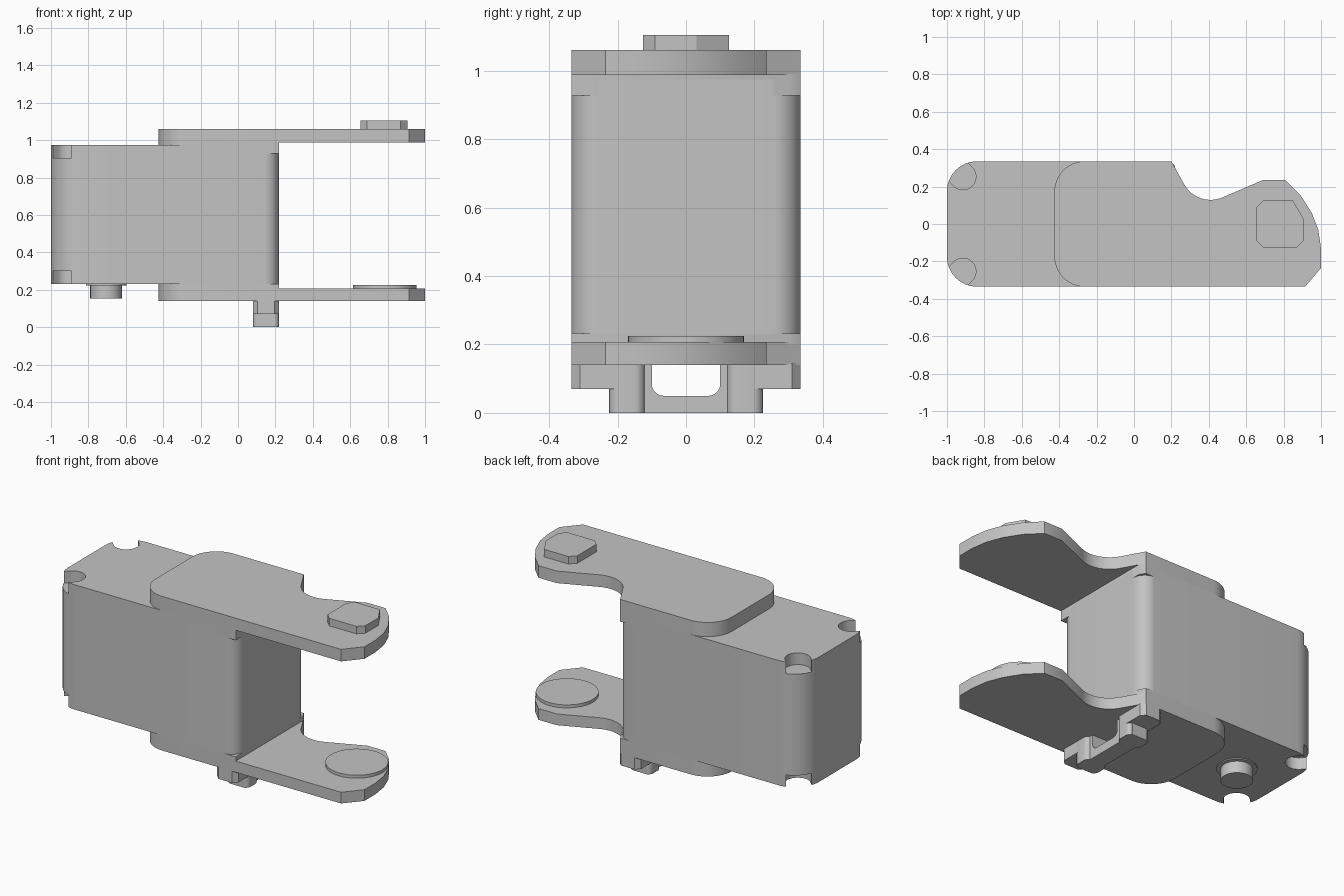
import bpy, bmesh, math
from mathutils import Vector

cube = bpy.data.objects.get("Cube")
if cube:
    bpy.data.objects.remove(cube, do_unlink=True)

GREY = (0.55, 0.55, 0.55, 1)
grey = bpy.data.materials.new("plain grey")
grey.use_nodes = True
grey.diffuse_color = GREY
grey.node_tree.nodes["Principled BSDF"].inputs["Base Color"].default_value = GREY
parts = []


def rounded(corners, steps=10):
    """Outline from (u, v, radius) corners, filleting those with a radius."""
    out = []
    n = len(corners)
    for i, (u, v, r) in enumerate(corners):
        p = Vector((u, v))
        if r == 0:
            out.append(p)
            continue
        a = (Vector(corners[i - 1][:2]) - p).normalized()
        b = (Vector(corners[(i + 1) % n][:2]) - p).normalized()
        half = a.angle(b) / 2
        centre = p + (a + b).normalized() * r / math.sin(half)
        start = p + a * r / math.tan(half) - centre
        end = p + b * r / math.tan(half) - centre
        for k in range(steps + 1):
            out.append(centre + start.lerp(end, k / steps).normalized() * r)
    return out


def circle(u, v, r, n=40):
    return [Vector((u + r * math.cos(math.tau * i / n),
                    v + r * math.sin(math.tau * i / n))) for i in range(n)]


def prism(name, outline, lo, hi, along_x=False):
    """Extrude an outline along z, or along x for a (y, z) outline."""
    bm = bmesh.new()
    place = (lambda p: (lo, p[0], p[1])) if along_x else (lambda p: (p[0], p[1], lo))
    face = bm.faces.new([bm.verts.new(place(p)) for p in outline])
    ext = bmesh.ops.extrude_face_region(bm, geom=[face], use_keep_orig=True)
    shift = Vector((hi - lo, 0, 0)) if along_x else Vector((0, 0, hi - lo))
    bmesh.ops.translate(bm, vec=shift,
                        verts=[g for g in ext["geom"] if isinstance(g, bmesh.types.BMVert)])
    bmesh.ops.recalc_face_normals(bm, faces=bm.faces)
    mesh = bpy.data.meshes.new(name)
    bm.to_mesh(mesh)
    bm.free()
    mesh.materials.append(grey)
    obj = bpy.data.objects.new(name, mesh)
    bpy.context.collection.objects.link(obj)
    parts.append(obj)
    return obj


W = 0.335          # half width
BAY = 0.22         # end face of the body between the prongs

# Main body
body = prism("body", rounded([(-1, -W, 0.16), (BAY, -W, 0.08),
                              (BAY, W, 0.08), (-1, W, 0.16)]), 0.23, 0.975)

# Screw pockets, open diagonally outwards at the rear corners
for side in (-1, 1):
    middle = Vector((-0.915, 0.253 * side))
    outward = math.atan2(side, -1)
    pocket = [middle + 0.07 * Vector((math.cos(outward + t), math.sin(outward + t)))
              for t in (math.pi / 2 + math.pi * k / 16 for k in range(17))]
    away = 0.2 * Vector((math.cos(outward), math.sin(outward)))
    pocket += [pocket[-1] + away, pocket[0] + away]
    for lo, hi in ((0.905, 1.1), (0.1, 0.3)):
        cutter = prism("pocket_cutter", pocket, lo, hi)
        cutter.hide_render = True
        mod = body.modifiers.new("pocket", 'BOOLEAN')
        mod.operation = 'DIFFERENCE'
        mod.solver = 'EXACT'
        mod.object = cutter
        bpy.context.view_layer.objects.active = body
        bpy.ops.object.modifier_apply(modifier=mod.name)
        parts.remove(cutter)
        bpy.data.objects.remove(cutter, do_unlink=True)

# Side plates with the curved prongs
plate = rounded([(-0.425, -W, 0.16), (0.915, -W, 0), (1, -0.235, 0), (1, -0.13, 0),
                 (0.985, -0.03, 0), (0.95, 0.06, 0), (0.89, 0.155, 0), (0.81, 0.235, 0),
                 (0.69, 0.235, 0), (0.34, 0.085, 0.16), (0.2, W, 0), (-0.425, W, 0.16)])
prism("upper_plate", plate, 0.988, 1.06)
prism("lower_plate", plate, 0.14, 0.207)

# Square lip and plate roots joining the body to the plates
lip = rounded([(0.1, -W, 0), (BAY, -W, 0), (BAY, 0.3, 0), (0.2, W, 0), (0.1, W, 0)])
root = rounded([(-0.425, -W, 0.16), (BAY, -W, 0), (BAY, 0.3, 0), (0.2, W, 0),
                (-0.425, W, 0.16)])
prism("upper_lip", lip, 0.928, 0.988)
prism("upper_root", root, 0.97, 0.99)
prism("lower_root", root, 0.2, 0.232)

# Key on the upper prong and disc on the lower prong
prism("upper_key", rounded([(0.655, -0.09, 0), (0.69, -0.125, 0), (0.87, -0.125, 0),
                            (0.905, -0.09, 0), (0.905, 0.03, 0), (0.85, 0.125, 0),
                            (0.69, 0.125, 0), (0.655, 0.09, 0)]), 1.05, 1.105)
prism("lower_disc", circle(0.785, 0, 0.17), 0.2, 0.225)

# Locating peg with its collar
prism("peg", circle(-0.705, 0, 0.085), 0.155, 0.24)
prism("peg_collar", circle(-0.705, 0, 0.108), 0.224, 0.24)

# Slotted clip under the body
prism("clip_wall", rounded([(-0.3, 0.15, 0), (-0.3, 0.07, 0), (-0.225, 0.07, 0), (-0.225, 0, 0),
                            (0.225, 0, 0), (0.225, 0.07, 0), (0.3, 0.07, 0), (0.3, 0.15, 0),
                            (0.1, 0.15, 0), (0.1, 0.05, 0.035), (-0.1, 0.05, 0.035),
                            (-0.1, 0.15, 0)]), 0.1, 0.2, along_x=True)
for side, name in ((-1, "front"), (1, "back")):
    near, far, tip = 0.2 * side, 0.31 * side, W * side
    prism(name + "_clip_end", rounded([(0.08, near, 0), (0.08, far, 0), (0.105, tip, 0),
                                       (0.195, tip, 0), (BAY, far, 0), (BAY, near, 0)]),
          0.07, 0.145)
    prism(name + "_clip_foot", rounded([(0.08, 0.12 * side, 0.03), (0.08, 0.225 * side, 0.03),
                                        (BAY, 0.225 * side, 0.03), (BAY, 0.12 * side, 0.03)], 6),
          0, 0.145)

# Smooth the curved walls, keep the edges sharp
bpy.ops.object.select_all(action='DESELECT')
for part in parts:
    part.select_set(True)
bpy.context.view_layer.objects.active = body
bpy.ops.object.shade_smooth_by_angle(angle=math.radians(30))
